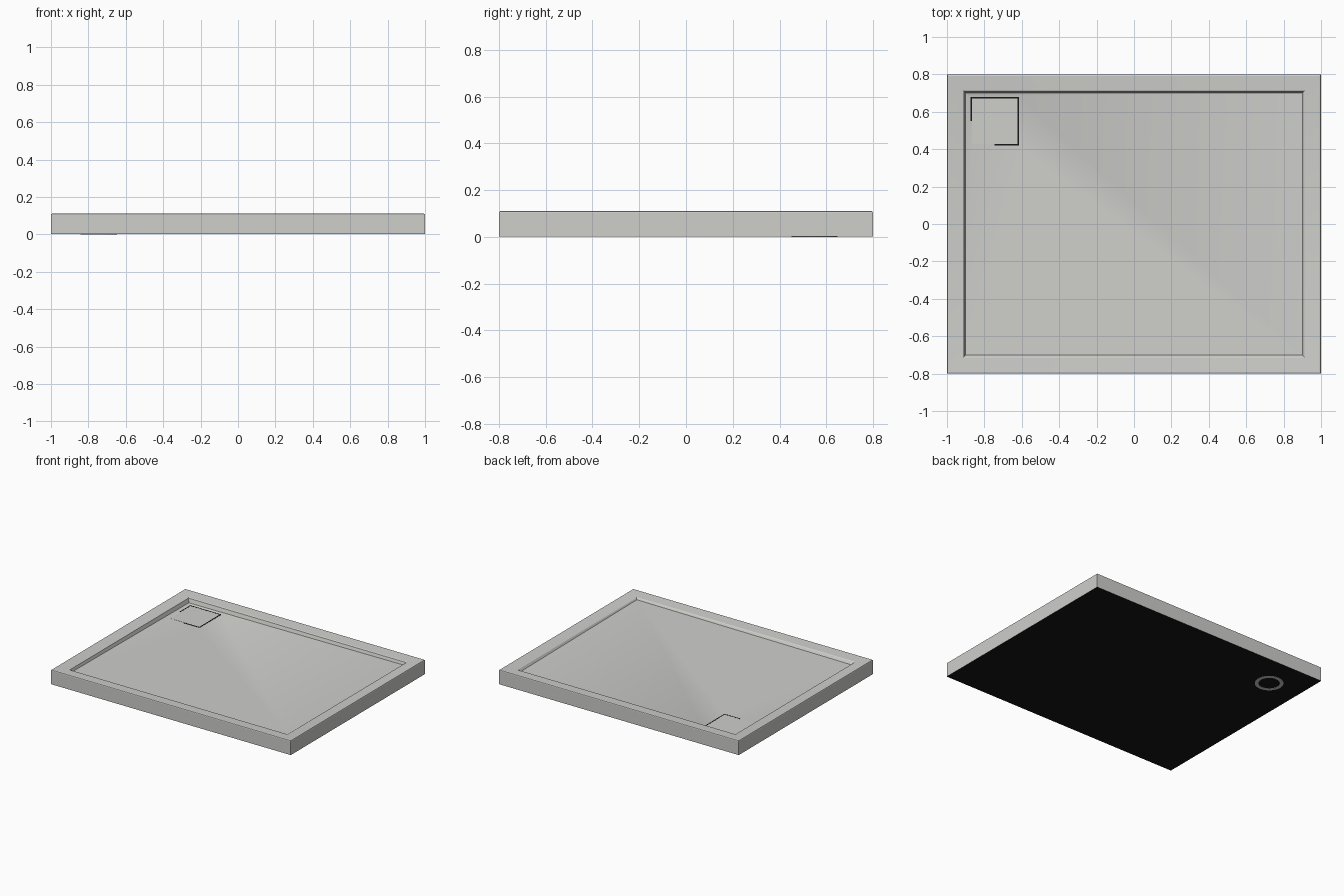
import bpy, bmesh, math

cube = bpy.data.objects.get("Cube")
if cube:
    bpy.data.objects.remove(cube, do_unlink=True)


def material(name, rgb):
    m = bpy.data.materials.new(name)
    m.use_nodes = True
    m.diffuse_color = (*rgb, 1)
    bsdf = next(n for n in m.node_tree.nodes if n.type == 'BSDF_PRINCIPLED')
    bsdf.inputs["Base Color"].default_value = (*rgb, 1)
    return m


white = material("off_white", (0.62, 0.62, 0.60))
black = material("black", (0.008, 0.008, 0.008))


def finish(bm, name, *mats):
    mesh = bpy.data.meshes.new(name)
    bm.to_mesh(mesh)
    bm.free()
    obj = bpy.data.objects.new(name, mesh)
    bpy.context.collection.objects.link(obj)
    for m in mats:
        mesh.materials.append(m)
    return obj


def box(name, x0, x1, y0, y1, z0, z1, mat):
    bm = bmesh.new()
    bmesh.ops.create_cube(bm, size=1)
    for v in bm.verts:
        v.co.x = x1 if v.co.x > 0 else x0
        v.co.y = y1 if v.co.y > 0 else y0
        v.co.z = z1 if v.co.z > 0 else z0
    return finish(bm, name, mat)


def loop(bm, hx, hy, z, cx=0, cy=0):
    """Rectangle; z is one height or front-left-to-right then back heights."""
    zs = z if isinstance(z, tuple) else (z,) * 4
    signs = ((-1, -1), (1, -1), (1, 1), (-1, 1))
    return [bm.verts.new((cx + sx * hx, cy + sy * hy, h))
            for (sx, sy), h in zip(signs, zs)]


# Tray: stacked rectangular loops from the underside to the drain recess
DX, DY, DZ = -0.745, 0.55, 0.064
bm = bmesh.new()
loops = [
    loop(bm, 1.0, 0.8, 0.002),
    loop(bm, 1.0, 0.8, 0.104),
    loop(bm, 0.998, 0.798, 0.109),
    loop(bm, 0.992, 0.792, 0.111),
    loop(bm, 0.915, 0.715, 0.103),
    loop(bm, 0.908, 0.708, 0.099),
    loop(bm, 0.90, 0.70, (0.080, 0.092, 0.079, 0.069)),
    loop(bm, 0.13, 0.13, DZ, DX, DY),
]
for a, b in zip(loops, loops[1:]):
    for i in range(4):
        j = (i + 1) % 4
        bm.faces.new((a[i], a[j], b[j], b[i]))
bm.faces.new(loops[-1])
bottom = bm.faces.new(loops[0][::-1])
bottom.material_index = 1
tray = finish(bm, "shower_tray", white, black)
bpy.context.view_layer.objects.active = tray
tray.select_set(True)
bpy.ops.object.shade_smooth_by_angle(angle=math.radians(20))

# Drain cover with the dark gap that shows around it
x0, x1, y0, y1, g = DX - 0.13, DX + 0.13, DY - 0.13, DY + 0.13, 0.008
box("drain_cover", x0 + g, x1 - g, y0 + g, y1 - g, DZ - 0.006, DZ + 0.001, white)
for name, ax, bx, ay, by in (
        ("back", x0, x1, y1 - g, y1),
        ("right", x1 - g, x1, y0, y1),
        ("left", x0, x0 + g, DY, y1),
        ("front", DX, x1, y0, y0 + g)):
    box("drain_gap_" + name, ax, bx, ay, by, DZ - 0.004, DZ + 0.0015, black)

# Outlet ring under the drain
bm = bmesh.new()
n = 48
rings = [[bm.verts.new((DX + r * math.cos(2 * math.pi * i / n),
                        DY + r * math.sin(2 * math.pi * i / n), z))
          for i in range(n)]
         for r, z in ((0.098, 0.003), (0.098, 0.0), (0.073, 0.0), (0.073, 0.003))]
for a, b in zip(rings, rings[1:]):
    for i in range(n):
        j = (i + 1) % n
        bm.faces.new((a[i], b[i], b[j], a[j]))
bmesh.ops.recalc_face_normals(bm, faces=bm.faces)
ring = finish(bm, "outlet_ring", white)
# Open strip: make the flat face point down
flat = min(ring.data.polygons, key=lambda p: p.center.z)
if flat.normal.z > 0:
    ring.data.flip_normals()
